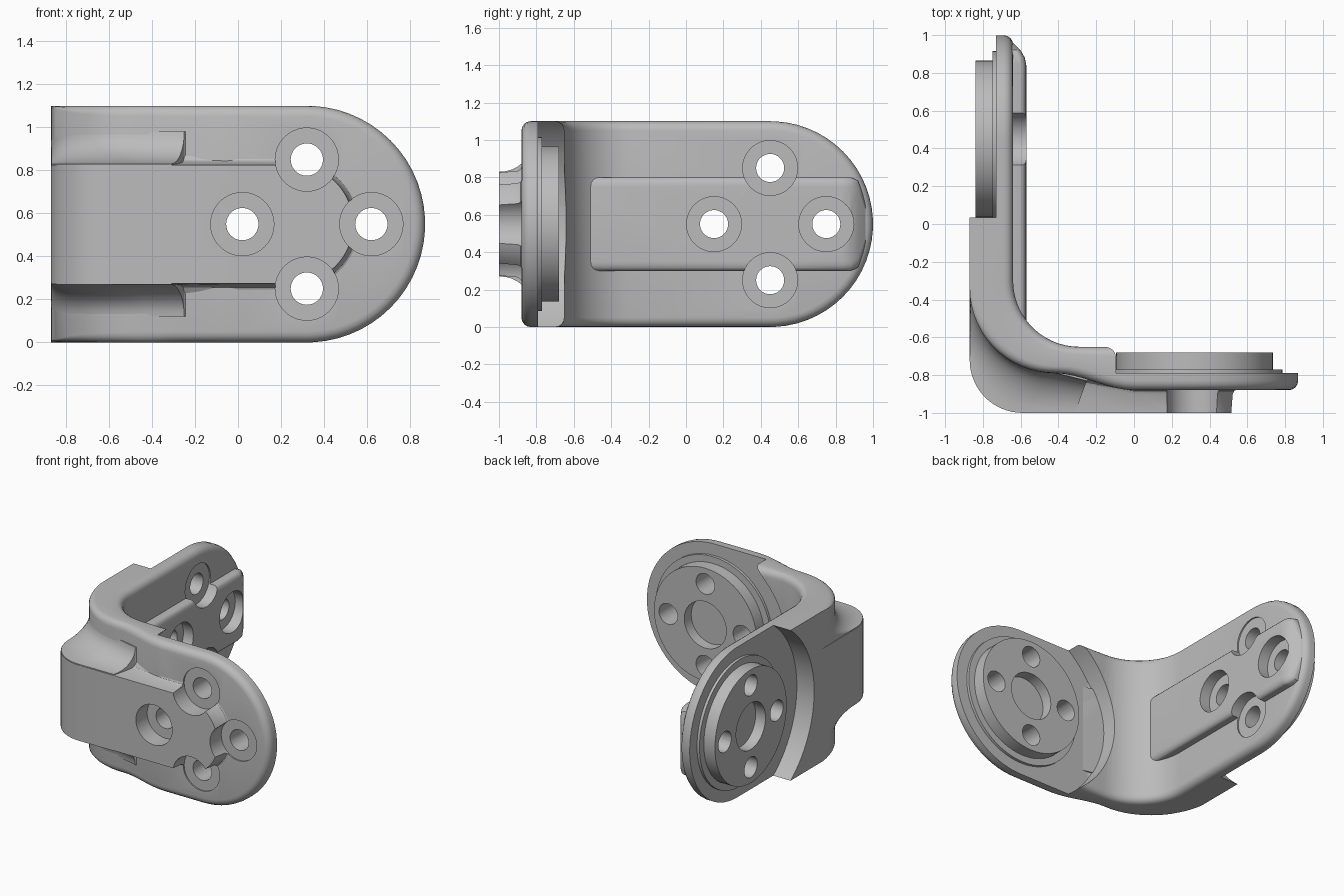
import bpy, bmesh
from math import sin, cos, radians, pi
from mathutils import Vector

if "Cube" in bpy.data.objects:
    bpy.data.objects.remove(bpy.data.objects["Cube"])

MID = 0.55       # middle height and end radius of both arms
HOLES = ((0.3, 0), (-0.3, 0), (0, 0.3), (0, -0.3))

metal = bpy.data.materials.new("grey metal")
metal.use_nodes = True
metal.diffuse_color = (0.5, 0.5, 0.5, 1)
metal.node_tree.nodes["Principled BSDF"].inputs["Base Color"].default_value = (0.5, 0.5, 0.5, 1)


def finish(name, bm):
    bmesh.ops.recalc_face_normals(bm, faces=bm.faces)
    mesh = bpy.data.meshes.new(name)
    bm.to_mesh(mesh)
    bm.free()
    mesh.materials.append(metal)
    obj = bpy.data.objects.new(name, mesh)
    bpy.context.collection.objects.link(obj)
    return obj


def loft(name, sections):
    """Skin sections of (x, y, half height), mirrored about the middle height."""
    bm = bmesh.new()
    rings = []
    for sec in sections:
        top = [bm.verts.new((x, y, MID + h)) for x, y, h in sec]
        low = [bm.verts.new((x, y, MID - h)) for x, y, h in sec]
        rings.append((top, low, top + low[::-1]))
    for a, b in zip(rings, rings[1:]):
        n = len(a[2])
        for i in range(n):
            j = (i + 1) % n
            bm.faces.new((a[2][i], a[2][j], b[2][j], b[2][i]))
    for top, low, _ in (rings[0], rings[-1]):
        for i in range(len(top) - 1):
            bm.faces.new((top[i], top[i + 1], low[i + 1], low[i]))
    return finish(name, bm)


# Frames of the two arms: d runs from the plate toward its hub side
def front_arm(a, b, d):
    return (0.32 + a, -0.79 + d, MID + b)


def side_arm(a, b, d):
    return (-0.73 - d, 0.45 + a, MID + b)


def lathe(name, frame, profile, centres=((0, 0),), n=64):
    bm = bmesh.new()
    for ca, cb in centres:
        rings = [[bm.verts.new(frame(ca + r * cos(2 * pi * i / n), cb + r * sin(2 * pi * i / n), d))
                  for i in range(n)] for r, d in profile]
        for p, q in zip(rings, rings[1:]):
            for i in range(n):
                j = (i + 1) % n
                bm.faces.new((p[i], p[j], q[j], q[i]))
        bm.faces.new(rings[0])
        bm.faces.new(rings[-1])
    return finish(name, bm)


def arc(cx, cy, r, t):
    return Vector((cx - r * sin(t), cy - r * cos(t)))


END = [radians(t) for t in range(3, 90, 6)] + [pi / 2]
BEND = [radians(t) for t in range(0, 91, 6)]

# Bent body: stations of outer point, inner point, end direction, end angle, outer rounding
stations = []
for t in END:
    stations.append((Vector((0.32, -0.88)), Vector((0.32, -0.65)), Vector((1, 0)), t, 1))
for k in range(8):
    u = k / 8
    s = u * u * (3 - 2 * u)
    stations.append((Vector((-0.42 * u, -0.88 + 0.09 * s)), Vector((-0.29 * u, -0.65)),
                     Vector((0, 0)), pi / 2, 1))
for t in BEND:
    stations.append((arc(-0.42, -0.34, 0.45, t), arc(-0.29, -0.30, 0.35, t),
                     Vector((0, 0)), pi / 2, cos(t)))
for t in reversed(END):
    stations.append((Vector((-0.87, 0.45)), Vector((-0.64, 0.45)), Vector((0, 1)), t, 0))

ROUND = 0.05
quarter = [radians(a) for a in (0, 22.5, 45, 67.5, 90)]
sections = []
for outer, inner, way, t, k in stations:
    through = (inner - outer).normalized()
    sec = []
    for side, amount in ((0, k), (1, 1)):
        for a in (quarter if side == 0 else quarter[::-1]):
            depth = ROUND * (1 - cos(a))
            inset = ROUND * (1 - sin(a)) * amount
            p = outer + through * depth if side == 0 else inner - through * depth
            p = p + way * (MID - inset) * cos(t)
            sec.append((p.x, p.y, (MID - inset) * sin(t)))
    sections.append(sec)
body = loft("bent_body", sections)

# Raised rib on the front, wrapping round the outside corner
LAYERS = ((0, 0.275), (0.65, 0.285), (0.75, 0.295), (0.82, 0.32), (1, 0.32))


def rib_section(outer, inner, way=0, t=pi / 2):
    sec = []
    for f, r in LAYERS:
        p = outer.lerp(inner, f)
        sec.append((p.x + way * r * cos(t), p.y, r * sin(t)))
    return sec


sections = [rib_section(Vector((0.26, -1)), Vector((0.26, -0.845)), 1, t) for t in END]
sections.append(rib_section(Vector((0, -1)), Vector((0, -0.845))))
sections += [rib_section(arc(-0.59, -0.72, 0.28, t), arc(-0.42, -0.34, 0.40, t)) for t in BEND]
sections.append(rib_section(Vector((-0.87, -0.335)), Vector((-0.8, -0.335))))
front_rib = loft("front_rib", sections)

# Hollow fillets above and below the rib at the corner
pairs = [(Vector((-0.31, -0.995)), Vector((-0.25, -0.83)))]
pairs += [(arc(-0.59, -0.72, 0.277, t), arc(-0.42, -0.34, 0.448, t)) for t in BEND]
sections = []
for outer, skin in pairs:
    sec = []
    for i in range(9):
        a = pi / 2 * i / 8
        p = outer.lerp(skin, sin(a))
        sec.append((p.x, p.y, 0.28 + 0.15 * (1 - cos(a))))
    core = skin + Vector((0.03, 0.03))
    sec.append((core.x, core.y, 0.43))
    sections.append(sec)
corner_fillet = loft("corner_fillet", sections)

# Low rib along the inside of the side arm
sections = []
for y, top in ((-0.56, -0.57), (0.84, -0.57), (0.88, -0.578), (0.92, -0.6), (0.96, -0.64)):
    reach = min(0.25, max(0.1, (0.275 - max(0, y - 0.45) ** 2) ** 0.5))
    sec = [(top - 0.03 * (1 - cos(a)), y, reach - 0.05 * (1 - sin(a))) for a in quarter]
    sections.append(sec + [(-0.69, y, reach)])
inner_rib = loft("inner_rib", sections)

# Stepped hubs with a blind centre recess
HUB = ((0.17, 0.03), (0.17, 0.11), (0.415, 0.11), (0.415, 0.02),
       (0.465, 0.02), (0.465, -0.02), (0.17, -0.02))
front_hub = lathe("front_hub", front_arm, HUB)
side_hub = lathe("side_hub", side_arm, HUB)

# Cutters: round pocket around each hub, and four counterbored bolt holes per arm
BORE = ((0.147, -0.4), (0.147, -0.08), (0.075, -0.08), (0.075, 0.3))
cutters = {}
for label, frame in (("front", front_arm), ("side", side_arm)):
    cutters[label + "_pocket"] = lathe(label + "_pocket", frame, ((0.69, 0), (0.69, 0.3)), n=96)
    cutters[label + "_bolts"] = lathe(label + "_bolts", frame, BORE, HOLES, n=40)
for c in cutters.values():
    c.hide_render = True

jobs = ((body, ("front_pocket", "side_pocket", "front_bolts", "side_bolts")),
        (front_rib, ("front_bolts",)), (front_hub, ("front_bolts",)),
        (inner_rib, ("side_bolts",)), (side_hub, ("side_bolts",)),
        (corner_fillet, ()))
for obj, names in jobs:
    for name in names:
        mod = obj.modifiers.new(name, "BOOLEAN")
        mod.operation = "DIFFERENCE"
        mod.solver = "EXACT"
        mod.object = cutters[name]
bpy.context.view_layer.update()
graph = bpy.context.evaluated_depsgraph_get()
results = [(obj, bpy.data.meshes.new_from_object(obj.evaluated_get(graph))) for obj, _ in jobs]
for obj, mesh in results:
    obj.modifiers.clear()
    obj.data = mesh
for c in cutters.values():
    bpy.data.objects.remove(c)

# Smooth shading with sharp edges kept
bpy.ops.object.select_all(action="DESELECT")
for obj, _ in results:
    obj.select_set(True)
bpy.context.view_layer.objects.active = body
bpy.ops.object.shade_smooth_by_angle(angle=radians(32))
